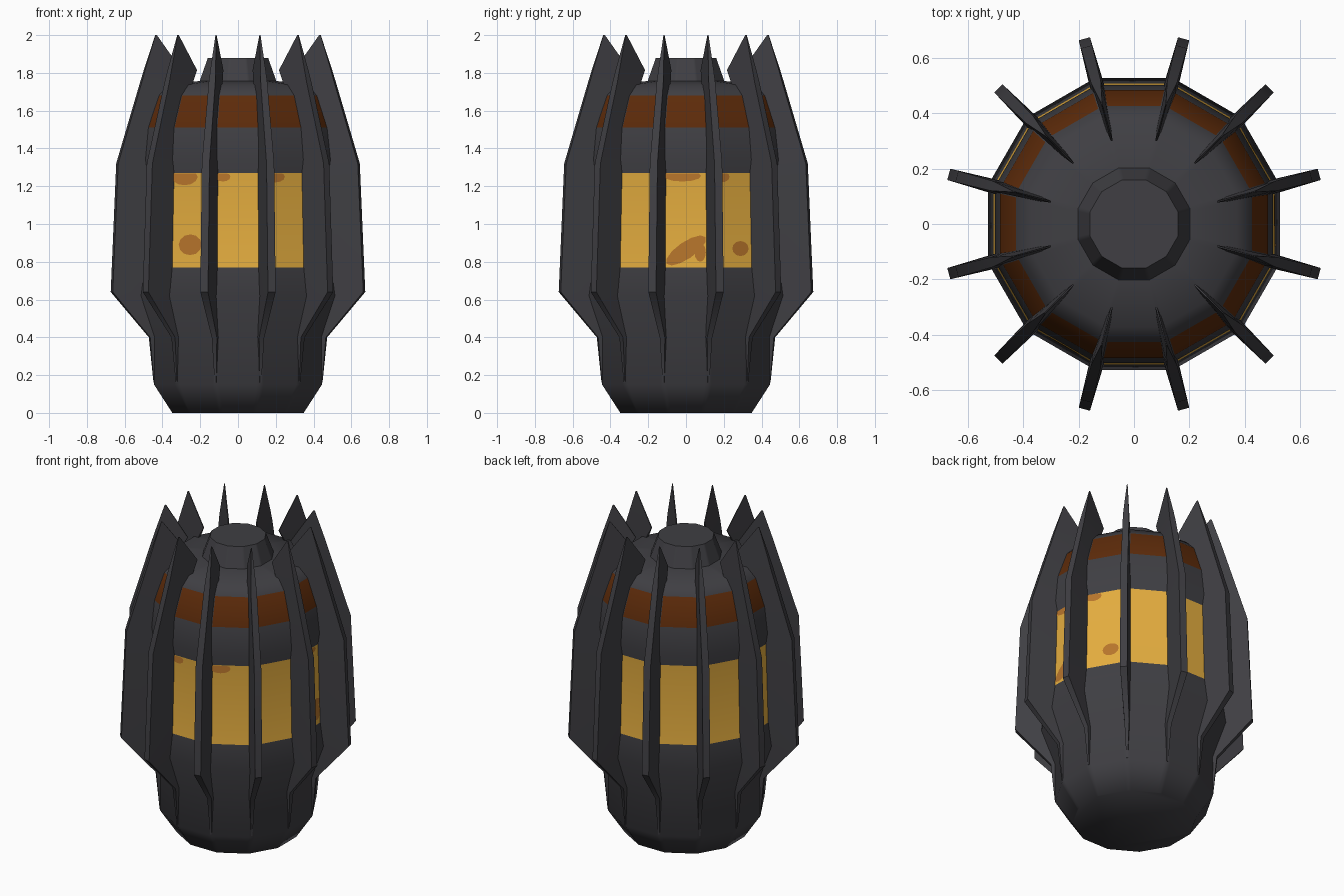
import bpy, bmesh, math
from mathutils import Vector

if "Cube" in bpy.data.objects:
    bpy.data.objects.remove(bpy.data.objects["Cube"])

SIDES = 12
STEP = 2 * math.pi / SIDES


def material(name, rgb):
    m = bpy.data.materials.new(name)
    m.diffuse_color = (*rgb, 1)
    m.use_nodes = True
    m.node_tree.nodes["Principled BSDF"].inputs["Base Color"].default_value = m.diffuse_color
    return m


IRON = material("dark iron", (0.050, 0.049, 0.056))
GOLD = material("glowing gold", (0.78, 0.42, 0.05))
BROWN = material("burnt brown", (0.11, 0.024, 0.003))
AMBER = material("amber stain", (0.48, 0.18, 0.025))


def finish(name, bm, mats, angle):
    bmesh.ops.recalc_face_normals(bm, faces=bm.faces[:])
    me = bpy.data.meshes.new(name)
    bm.to_mesh(me)
    bm.free()
    ob = bpy.data.objects.new(name, me)
    bpy.context.collection.objects.link(ob)
    for m in mats:
        me.materials.append(m)
    bpy.ops.object.select_all(action='DESELECT')
    ob.select_set(True)
    bpy.context.view_layer.objects.active = ob
    bpy.ops.object.shade_smooth_by_angle(angle=math.radians(angle))
    return ob


def polar(r, a, z):
    return Vector((r * math.cos(a), r * math.sin(a), z))


# Twelve-sided body: (corner radius, height); every side has dark margins at its
# corners, window bands are coloured by height
profile = [(0.36, 0), (0.46, 0.15), (0.465, 0.40), (0.545, 0.62), (0.525, 0.77),
           (0.51, 1.27), (0.52, 1.34), (0.50, 1.51), (0.44, 1.68), (0.385, 1.737),
           (0.21, 1.757), (0.165, 1.88)]
MARGIN = 0.08
bm = bmesh.new()
rings = []
for r, z in profile:
    ring = []
    for k in range(SIDES):
        p, q = polar(r, (k - 0.5) * STEP, z), polar(r, (k + 0.5) * STEP, z)
        ring += [bm.verts.new(p.lerp(q, t)) for t in (0, MARGIN, 1 - MARGIN)]
    rings.append(ring)
for i, (lo, hi) in enumerate(zip(rings, rings[1:])):
    zm = (profile[i][1] + profile[i + 1][1]) / 2
    for k in range(len(lo)):
        j = (k + 1) % len(lo)
        f = bm.faces.new((lo[k], lo[j], hi[j], hi[k]))
        if 0.77 < zm < 1.27:
            f.material_index = 1
        elif 1.51 < zm < 1.68 and k % 3 == 1:
            f.material_index = 2
bm.faces.new(rings[0])
bm.faces.new(rings[-1])
finish("lantern_body", bm, [IRON, GOLD, BROWN], 58)

# Tapered fins: (outer r, outer z, half width, inner r, inner z, half width)
sections = [(0.462, 0.16, 0.004, 0.42, 0.16, 0.004),
            (0.485, 0.40, 0.014, 0.42, 0.40, 0.018),
            (0.692, 0.64, 0.021, 0.46, 0.64, 0.028),
            (0.662, 1.32, 0.021, 0.45, 1.32, 0.026),
            (0.532, 1.75, 0.018, 0.36, 1.72, 0.010),
            (0.511, 1.82, 0.014, 0.31, 1.815, 0.003),
            (0.453, 2.0, 0.002, 0.445, 2.0, 0.002)]


def fin(index):
    a = (index + 0.5) * STEP
    side = Vector((-math.sin(a), math.cos(a), 0))
    bm = bmesh.new()
    loops = []
    for ro, zo, wo, ri, zi, wi in sections:
        o, n = polar(ro, a, zo), polar(ri, a, zi)
        loops.append([bm.verts.new(p) for p in
                      (o + side * wo, n + side * wi, n - side * wi, o - side * wo)])
    for lo, hi in zip(loops, loops[1:]):
        for k in range(4):
            j = (k + 1) % 4
            bm.faces.new((lo[k], lo[j], hi[j], hi[k]))
    bm.faces.new(loops[0])
    bm.faces.new(loops[-1])
    finish(f"fin_{index + 1}", bm, [IRON], 40)


for i in range(SIDES):
    fin(i)


# Thin stains on the window panes: (facet degrees, offset, height, half width, half height)
def stain(deg, u, z, w, h, tilt=0.0):
    a = math.radians(deg)
    side = Vector((-math.sin(a), math.cos(a), 0))
    c, s = math.cos(tilt), math.sin(tilt)
    bm = bmesh.new()
    pts = []
    for k in range(12):
        t = k * math.pi / 6
        du, dz = w * math.cos(t), h * math.sin(t)
        uu = u + du * c - dz * s
        zz = min(1.268, max(0.772, z + du * s + dz * c))
        r = (0.525 - 0.03 * (zz - 0.77)) * math.cos(STEP / 2) + 0.003
        pts.append(bm.verts.new(polar(r, a, zz) + side * uu))
    f = bm.faces.new(pts)
    f.normal_update()
    if f.normal.dot(polar(1, a, 0)) < 0:
        f.normal_flip()
    me = bpy.data.meshes.new("window_stain")
    bm.to_mesh(me)
    bm.free()
    me.materials.append(AMBER)
    bpy.context.collection.objects.link(bpy.data.objects.new("window_stain", me))


for s in [(240, 0.0, 0.89, 0.07, 0.055), (240, -0.04, 1.25, 0.08, 0.045),
          (270, -0.08, 1.25, 0.04, 0.025), (300, -0.06, 1.25, 0.06, 0.03),
          (0, 0.0, 0.86, 0.125, 0.045, 0.6), (0, 0.075, 0.85, 0.03, 0.05),
          (0, -0.02, 1.255, 0.1, 0.03), (30, -0.07, 1.25, 0.05, 0.03),
          (30, 0.04, 0.87, 0.05, 0.04)]:
    stain(*s)
